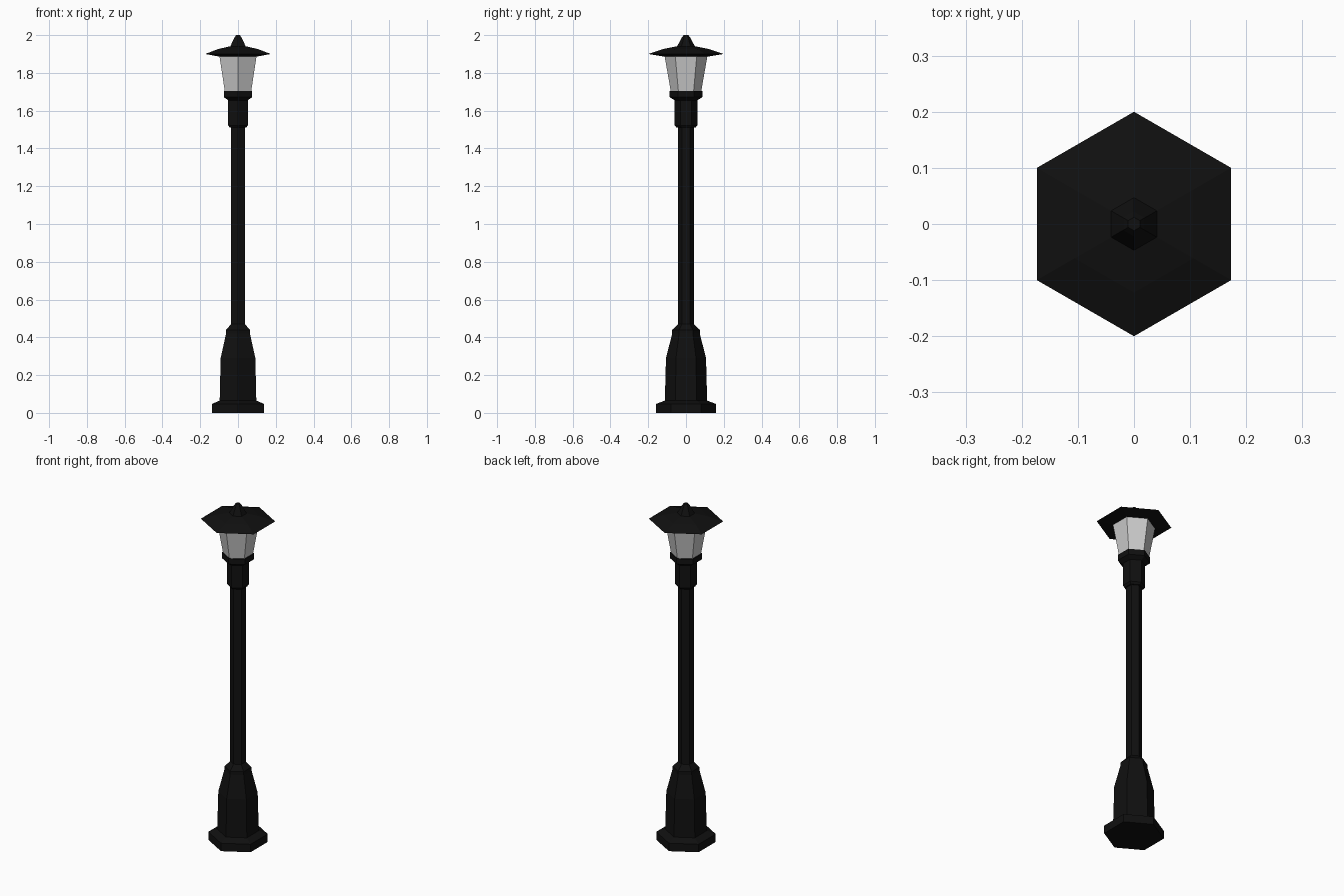
import bpy, bmesh, math

if "Cube" in bpy.data.objects:
    bpy.data.objects.remove(bpy.data.objects["Cube"])

black = bpy.data.materials.new("black_iron")
black.diffuse_color = (0.005, 0.005, 0.005, 1)
black.use_nodes = True
black.node_tree.nodes["Principled BSDF"].inputs["Base Color"].default_value = black.diffuse_color


def hex_part(name, profile, material=None):
    """Closed six-sided solid from (corner radius, height) rings, corners on the y axis."""
    bm = bmesh.new()
    rings = []
    for r, z in profile:
        angles = [math.radians(90 + 60 * i) for i in range(6)]
        rings.append([bm.verts.new((r * math.cos(a), r * math.sin(a), z)) for a in angles])
    for low, high in zip(rings, rings[1:]):
        for i in range(6):
            j = (i + 1) % 6
            bm.faces.new((low[i], low[j], high[j], high[i]))
    bm.faces.new(rings[0][::-1])
    bm.faces.new(rings[-1])
    bmesh.ops.recalc_face_normals(bm, faces=bm.faces)
    mesh = bpy.data.meshes.new(name)
    bm.to_mesh(mesh)
    bm.free()
    obj = bpy.data.objects.new(name, mesh)
    bpy.context.collection.objects.link(obj)
    if material:
        mesh.materials.append(material)
    return obj


# Stepped foot, tapered pedestal and neck, running up into the pole and collar
hex_part("post", [
    (0.16, 0), (0.16, 0.047), (0.112, 0.065), (0.106, 0.29),
    (0.073, 0.42), (0.073, 0.44), (0.042, 0.47),
    (0.042, 1.51), (0.05, 1.51), (0.06, 1.522), (0.06, 1.66)], black)

# Cup that holds the glass
hex_part("lantern_cup", [(0.06, 1.655), (0.087, 1.672), (0.087, 1.705)], black)

# Flared glass
hex_part("lantern_glass", [(0.081, 1.705), (0.113, 1.887)])

# Wide roof with a shallow double slope, and the finial on top
hex_part("roof", [
    (0.113, 1.886), (0.2, 1.9), (0.122, 1.926), (0.047, 1.941),
    (0.022, 1.987), (0.012, 2.0)], black)
